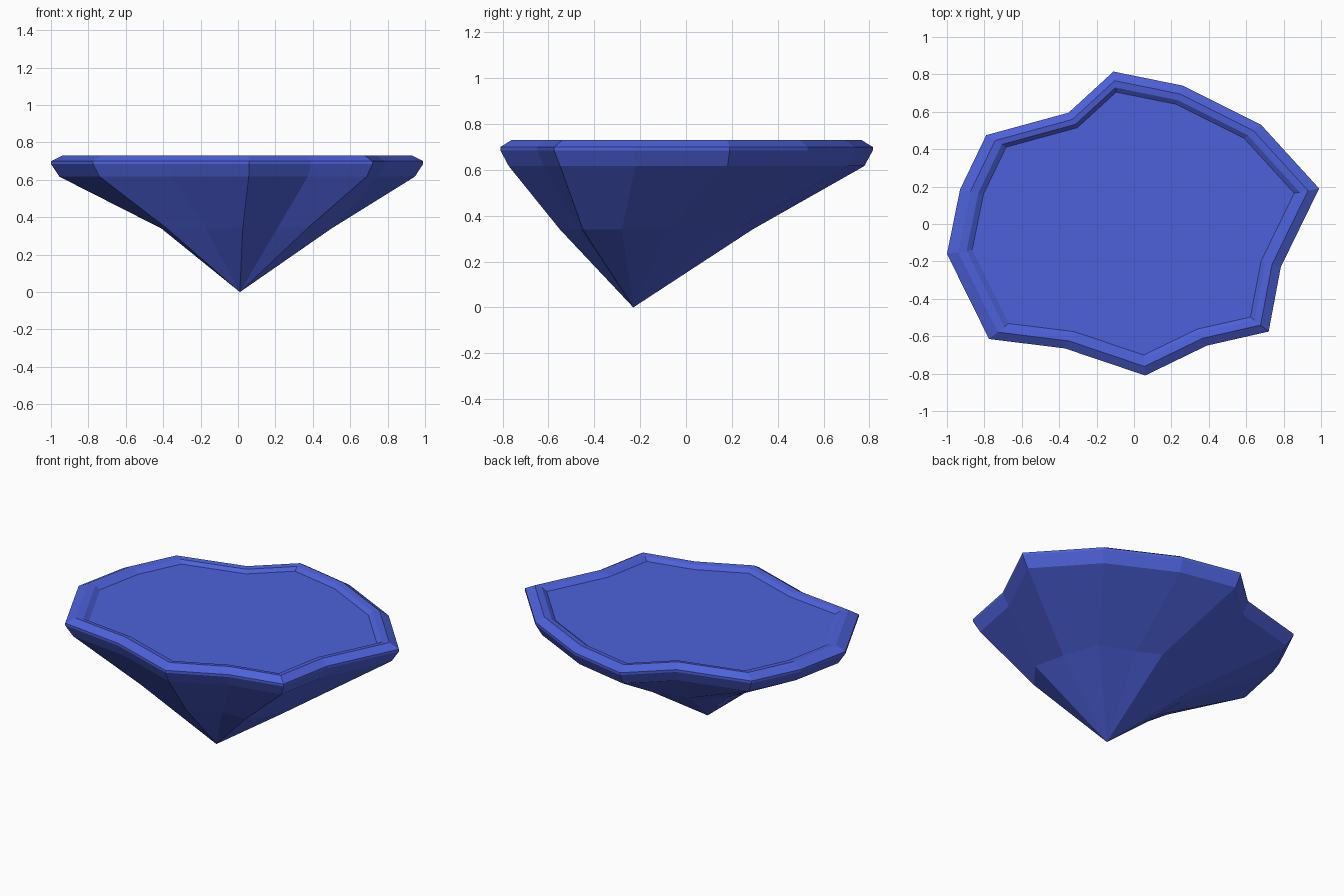
import bpy, bmesh

if "Cube" in bpy.data.objects:
    bpy.data.objects.remove(bpy.data.objects["Cube"])

mat = bpy.data.materials.new("blue_stone")
mat.diffuse_color = (0.075, 0.12, 0.70, 1)
mat.use_nodes = True
mat.node_tree.nodes["Principled BSDF"].inputs["Base Color"].default_value = mat.diffuse_color

# Jagged plan outline, counter-clockwise from the right-hand point
OUTLINE = [(0.99, 0.19), (0.68, 0.53), (0.26, 0.74), (-0.11, 0.815), (-0.35, 0.595),
           (-0.79, 0.475), (-0.93, 0.185), (-1.0, -0.16), (-0.775, -0.615), (-0.37, -0.665),
           (0.06, -0.81), (0.39, -0.65), (0.72, -0.575), (0.785, -0.23)]
# Broken ring halfway down the rock
WAIST = [(0.46, -0.08), (0.38, 0.14), (0.17, 0.22), (0.03, 0.29), (-0.19, 0.23),
         (-0.36, 0.11), (-0.40, -0.05), (-0.41, -0.22), (-0.38, -0.42), (-0.17, -0.46),
         (0.025, -0.55), (0.21, -0.46), (0.37, -0.45), (0.50, -0.28)]
TIP = (0.01, -0.23, 0.0)


def ring(scale, z):
    return [(x * scale, y * scale, z) for x, y in OUTLINE]


def loft(name, rings, tip=None, cap=False):
    """Skin stacked rings (bottom to top), with an optional bottom tip or top cap."""
    bm = bmesh.new()
    loops = [[bm.verts.new(p) for p in r] for r in rings]
    n = len(OUTLINE)
    for a, b in zip(loops, loops[1:]):
        for i in range(n):
            j = (i + 1) % n
            bm.faces.new((a[i], a[j], b[j], b[i]))
    if tip:
        t = bm.verts.new(tip)
        for i in range(n):
            bm.faces.new((t, loops[0][(i + 1) % n], loops[0][i]))
    if cap:
        bm.faces.new(loops[-1])
    me = bpy.data.meshes.new(name)
    bm.to_mesh(me)
    bm.free()
    me.materials.append(mat)
    ob = bpy.data.objects.new(name, me)
    bpy.context.collection.objects.link(ob)
    return ob


# Rocky underside tapering to a point
loft("rock_underside", [[(x, y, 0.34) for x, y in WAIST], ring(0.955, 0.617), ring(1.0, 0.685)], tip=TIP)

# Raised bevelled rim
loft("rim", [ring(1.0, 0.685), ring(1.0, 0.70), ring(0.94, 0.73),
             ring(0.895, 0.725), ring(0.865, 0.705)])

# Flat sunken top
loft("top_surface", [ring(0.866, 0.705)], cap=True)
